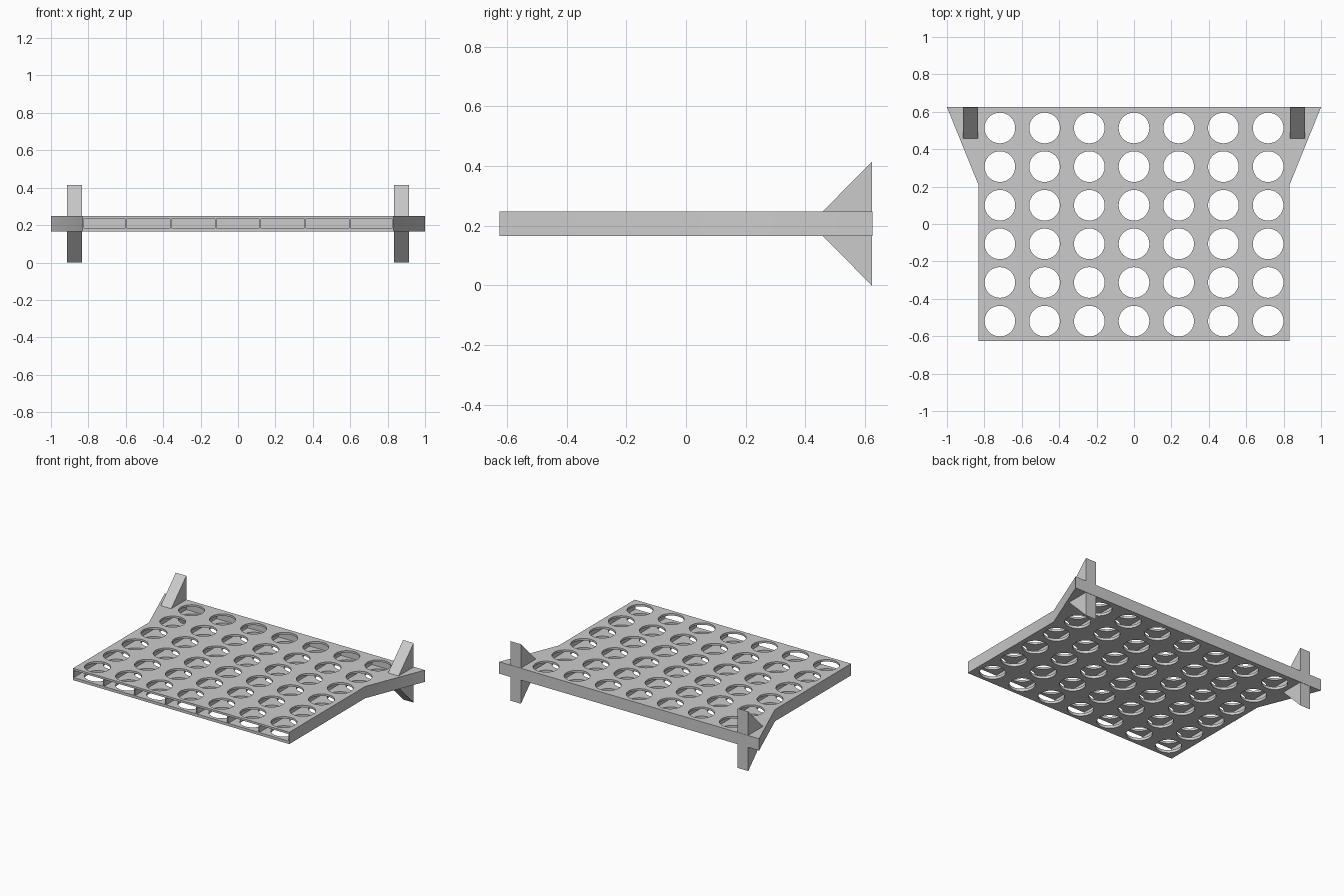
import bpy, bmesh, math
from mathutils import Matrix, Vector

if "Cube" in bpy.data.objects:
    bpy.data.objects.remove(bpy.data.objects["Cube"])

Z0, Z1 = 0.166, 0.248           # tray bottom and top
COLS, ROWS, DX, DY = 7, 6, 0.239, 0.2065

grey = bpy.data.materials.new("light grey")
grey.diffuse_color = (0.6, 0.6, 0.6, 1)
grey.use_nodes = True
grey.node_tree.nodes["Principled BSDF"].inputs["Base Color"].default_value = grey.diffuse_color


def make_object(name, bm):
    bmesh.ops.recalc_face_normals(bm, faces=bm.faces)
    mesh = bpy.data.meshes.new(name)
    bm.to_mesh(mesh)
    bm.free()
    mesh.materials.append(grey)
    ob = bpy.data.objects.new(name, mesh)
    bpy.context.collection.objects.link(ob)
    return ob


def prism(bm, points, direction):
    """Extrude a closed outline of 3D points along a direction."""
    face = bm.faces.new([bm.verts.new(p) for p in points])
    new = bmesh.ops.extrude_face_region(bm, geom=[face])["geom"]
    bmesh.ops.translate(bm, vec=Vector(direction),
                        verts=[v for v in new if isinstance(v, bmesh.types.BMVert)])


def cut(ob, cutter):
    mod = ob.modifiers.new("cut", 'BOOLEAN')
    mod.operation, mod.solver, mod.object = 'DIFFERENCE', 'EXACT', cutter
    bpy.context.view_layer.objects.active = ob
    bpy.ops.object.modifier_apply(modifier=mod.name)
    bpy.data.objects.remove(cutter)


# Tray with flared back corners
bm = bmesh.new()
half = [(0.832, -0.625), (0.832, 0.21), (1.0, 0.625)]
outline = half + [(-x, y) for x, y in reversed(half)]
prism(bm, [(x, y, Z0) for x, y in outline], (0, 0, Z1 - Z0))
tray = make_object("tray", bm)

xs = [(i - (COLS - 1) / 2) * DX for i in range(COLS)]
ys = [(j - (ROWS - 1) / 2) * DY - 0.003 for j in range(ROWS)]

# Channels open at the front
bm = bmesh.new()
for x in xs:
    w = DX / 2 - 0.004
    a, b = max(x - w, -0.826), min(x + w, 0.826)
    prism(bm, [(a, -0.7, 0.185), (b, -0.7, 0.185), (b, -0.7, 0.234), (a, -0.7, 0.234)],
          (0, 0.7 + 0.612, 0))
cut(tray, make_object("channel_cutter", bm))

# Round holes through top and bottom sheets
bm = bmesh.new()
for x in xs:
    for y in ys:
        bmesh.ops.create_cone(bm, cap_ends=True, segments=40, radius1=0.082, radius2=0.082,
                              depth=0.4, matrix=Matrix.Translation((x, y, 0.207)))
cut(tray, make_object("hole_cutter", bm))
tray.select_set(True)
bpy.context.view_layer.objects.active = tray
bpy.ops.object.shade_smooth_by_angle(angle=math.radians(30))

# Triangular fins above and below each back corner
for side, sx in (("left", -1), ("right", 1)):
    for level, z, tip in (("upper", Z1, 0.414), ("lower", Z0, 0.0)):
        bm = bmesh.new()
        prism(bm, [(sx * 0.834, 0.458, z), (sx * 0.834, 0.623, z), (sx * 0.834, 0.623, tip)],
              (sx * 0.081, 0, 0))
        make_object(f"{side}_{level}_fin", bm)
